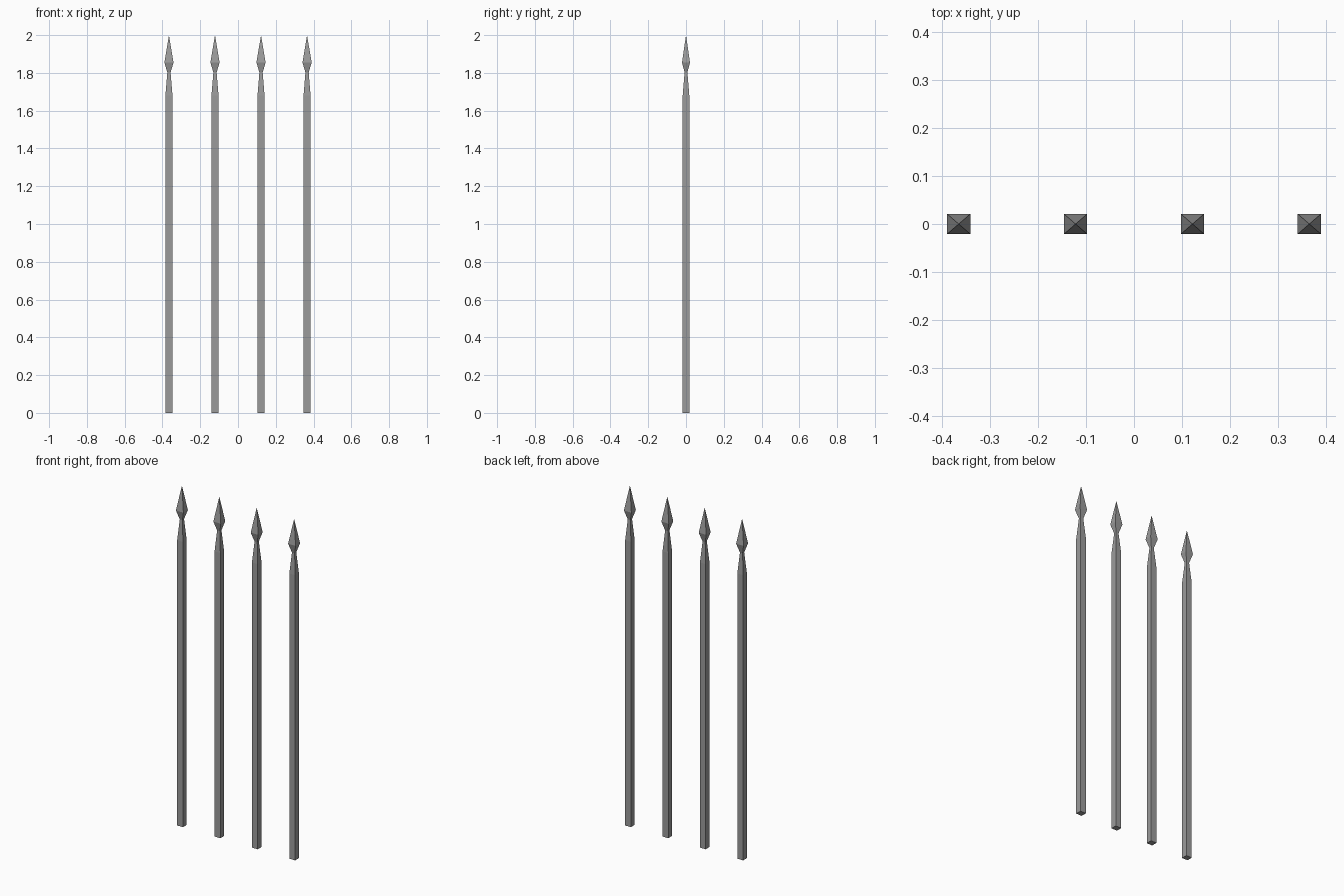
import bpy, bmesh

if "Cube" in bpy.data.objects:
    bpy.data.objects.remove(bpy.data.objects["Cube"])

iron = bpy.data.materials.new("dark_iron")
iron.diffuse_color = (0.33, 0.33, 0.33, 1)
iron.use_nodes = True
iron.node_tree.nodes["Principled BSDF"].inputs["Base Color"].default_value = iron.diffuse_color


def loft(name, rings, x):
    """Loft rectangular rings (z, half_x, half_y) at position x; zero size is a tip."""
    bm = bmesh.new()
    loops = []
    for z, hx, hy in rings:
        pts = [(-hx, -hy), (hx, -hy), (hx, hy), (-hx, hy)] if hx else [(0, 0)]
        loops.append([bm.verts.new((px, py, z)) for px, py in pts])
    for a, b in zip(loops, loops[1:]):
        for i in range(4):
            j = (i + 1) % 4
            top = (b[0],) if len(b) == 1 else (b[j], b[i])
            bm.faces.new((a[i], a[j], *top))
    for ring in (loops[0], loops[-1]):
        if len(ring) > 2:
            bm.faces.new(ring)
    bmesh.ops.recalc_face_normals(bm, faces=bm.faces)
    mesh = bpy.data.meshes.new(name)
    bm.to_mesh(mesh)
    bm.free()
    mesh.materials.append(iron)
    obj = bpy.data.objects.new(name, mesh)
    obj.location.x = x
    bpy.context.collection.objects.link(obj)


for i in range(4):
    x = -0.3655 + i * 0.2437
    # Square bar tapering to a thin neck
    loft("fence_bar", [(0, .0187, .0175), (1.68, .0187, .0175),
                       (1.81, .008, .007)], x)
    # Four-sided spear point
    loft("spear_head", [(1.80, .008, .007), (1.855, .0242, .021), (2.0, 0, 0)], x)
